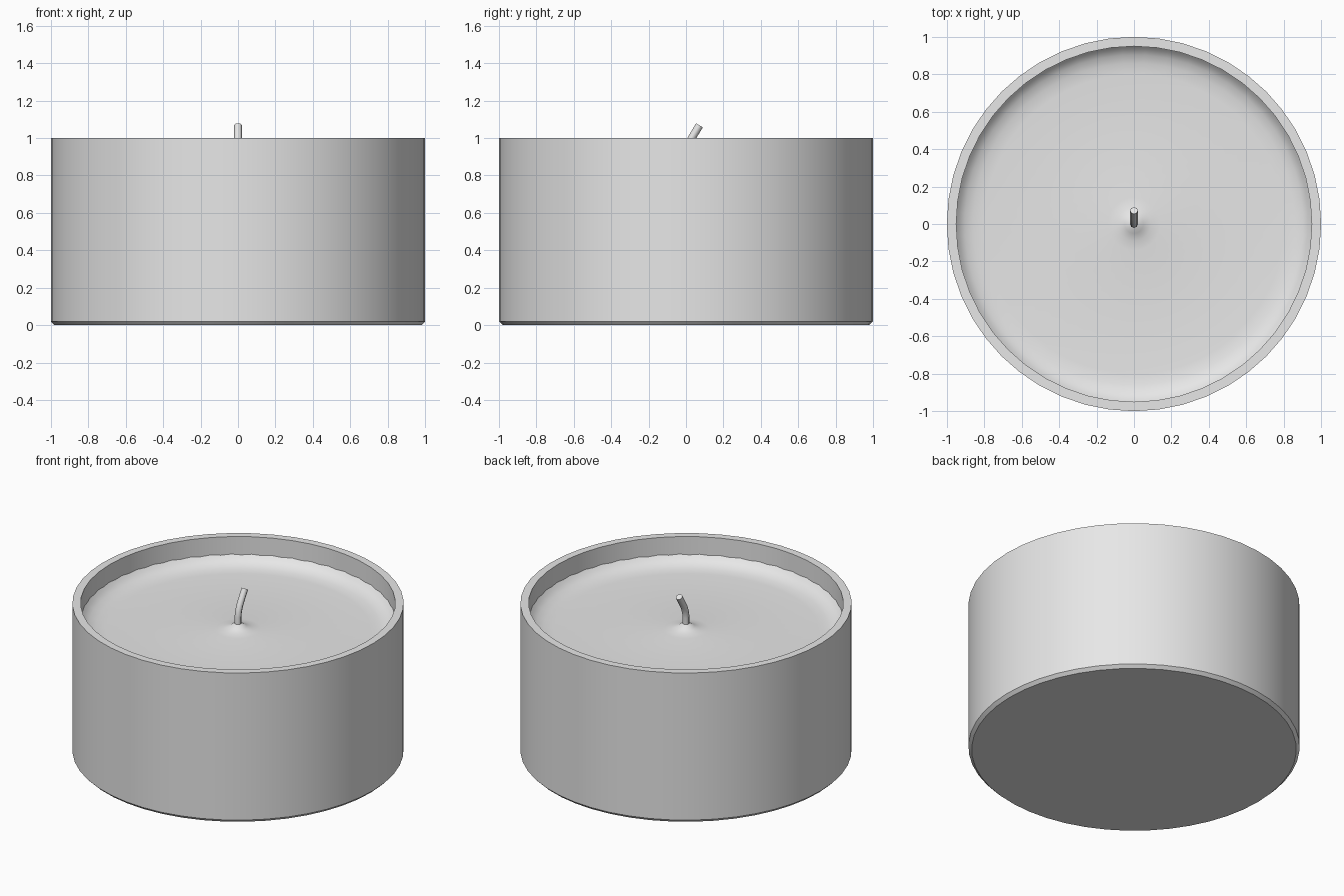
import bpy, bmesh, math
from mathutils import Matrix

cube = bpy.data.objects.get("Cube")
if cube:
    bpy.data.objects.remove(cube, do_unlink=True)

SEGMENTS = 48

# One plain grey for the whole candle
grey = bpy.data.materials.new("light_grey")
grey.use_nodes = True
colour = (0.8, 0.8, 0.8, 1)
grey.diffuse_color = colour
grey.node_tree.nodes["Principled BSDF"].inputs["Base Color"].default_value = colour


def smooth(obj, angle):
    bpy.ops.object.select_all(action="DESELECT")
    obj.select_set(True)
    bpy.context.view_layer.objects.active = obj
    bpy.ops.object.shade_smooth_by_angle(angle=math.radians(angle))


def lathe(name, profile, angle, turn=0.0):
    """Revolve (radius, height) points about z."""
    bm = bmesh.new()
    verts = [bm.verts.new((r, 0, z)) for r, z in profile]
    edges = [bm.edges.new(pair) for pair in zip(verts, verts[1:])]
    bmesh.ops.spin(bm, geom=verts + edges, cent=(0, 0, 0), axis=(0, 0, 1),
                   angle=math.tau, steps=SEGMENTS)
    bmesh.ops.remove_doubles(bm, verts=bm.verts[:], dist=0.0005)
    bmesh.ops.transform(bm, matrix=Matrix.Rotation(turn, 4, "Z"), verts=bm.verts[:])
    bmesh.ops.recalc_face_normals(bm, faces=bm.faces[:])
    mesh = bpy.data.meshes.new(name)
    bm.to_mesh(mesh)
    bm.free()
    mesh.materials.append(grey)
    obj = bpy.data.objects.new(name, mesh)
    bpy.context.collection.objects.link(obj)
    smooth(obj, angle)
    return obj


# Cup: chamfered foot, straight wall, flat rim, hollow inside
lathe("cup", [(0, 0), (0.98, 0), (1, 0.02), (1, 1), (0.95, 1),
              (0.95, 0.05), (0, 0.05)], 30)

# Wax: small mound at the wick, flat pool, edge creeping up the wall;
# turned half a segment so its edge meets the wall in shallow scallops
lathe("wax", [(0, 0.868), (0.025, 0.865), (0.05, 0.848), (0.09, 0.835),
              (0.14, 0.829), (0.5, 0.825), (0.8, 0.823), (0.86, 0.828),
              (0.905, 0.842), (0.935, 0.862), (0.957, 0.89),
              (0.957, 0.04), (0, 0.04)], 50, math.pi / SEGMENTS)

# Wick: round cord, upright at the base and bent towards the back
path = [(0, 0.84), (0, 0.91), (0.006, 0.945), (0.018, 0.977),
        (0.035, 1.007), (0.072, 1.068)]
curve = bpy.data.curves.new("wick", "CURVE")
curve.dimensions = "3D"
curve.bevel_depth = 0.021
curve.bevel_resolution = 2
curve.use_fill_caps = True
spline = curve.splines.new("POLY")
spline.points.add(len(path) - 1)
for point, (y, z) in zip(spline.points, path):
    point.co = (0, y, z, 1)
curve.materials.append(grey)
wick = bpy.data.objects.new("wick", curve)
bpy.context.collection.objects.link(wick)
bpy.ops.object.select_all(action="DESELECT")
wick.select_set(True)
bpy.context.view_layer.objects.active = wick
bpy.ops.object.convert(target="MESH")
wick = bpy.context.view_layer.objects.active
bm = bmesh.new()
bm.from_mesh(wick.data)
bmesh.ops.remove_doubles(bm, verts=bm.verts[:], dist=0.0005)
bmesh.ops.recalc_face_normals(bm, faces=bm.faces[:])
bm.to_mesh(wick.data)
bm.free()
smooth(wick, 50)
